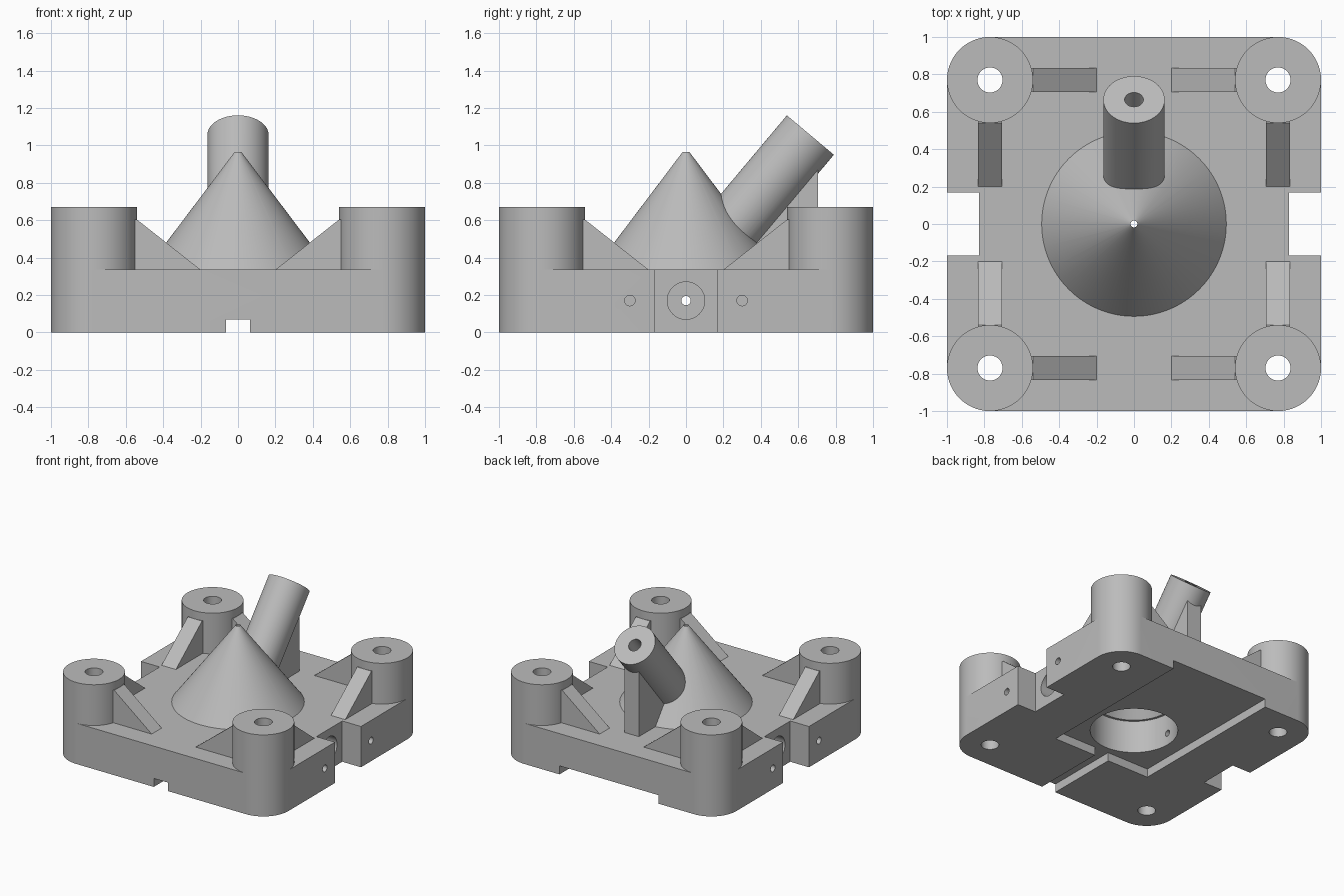
import bpy
import bmesh
from math import cos, sin, pi, radians
from mathutils import Matrix, Vector

old = bpy.data.objects.get("Cube")
if old:
    bpy.data.objects.remove(old)

grey = bpy.data.materials.new("cast_grey")
grey.use_nodes = True
colour = (0.5, 0.5, 0.5, 1)
grey.diffuse_color = colour
grey.node_tree.nodes["Principled BSDF"].inputs["Base Color"].default_value = colour

PLATE_TOP, BOSS_TOP, BOSS_AT, BOSS_R = 0.335, 0.67, 0.77, 0.23
RIB_W, HOLE_Z = 0.13, 0.17
CORNERS = [(sx, sy) for sx in (-1, 1) for sy in (-1, 1)]


def finish(name, bm):
    bmesh.ops.recalc_face_normals(bm, faces=bm.faces)
    mesh = bpy.data.meshes.new(name)
    bm.to_mesh(mesh)
    bm.free()
    mesh.materials.append(grey)
    obj = bpy.data.objects.new(name, mesh)
    bpy.context.collection.objects.link(obj)
    return obj


def prism(name, points, direction):
    """Extrude a flat polygon along a direction."""
    bm = bmesh.new()
    face = bm.faces.new([bm.verts.new(p) for p in points])
    out = bmesh.ops.extrude_face_region(bm, geom=[face])
    moved = [v for v in out["geom"] if isinstance(v, bmesh.types.BMVert)]
    bmesh.ops.translate(bm, verts=moved, vec=direction)
    return finish(name, bm)


def box(name, x0, x1, y0, y1, z0, z1):
    return prism(name, [(x0, y0, z0), (x1, y0, z0), (x1, y1, z0), (x0, y1, z0)],
                 (0, 0, z1 - z0))


def rod(name, start, end, r0, r1=None, segments=96):
    """Cylinder or cone frustum between two points."""
    start, end = Vector(start), Vector(end)
    axis = end - start
    turn = axis.to_track_quat('Z', 'Y').to_matrix().to_4x4()
    bm = bmesh.new()
    bmesh.ops.create_cone(bm, cap_ends=True, segments=segments, radius1=r0,
                          radius2=r0 if r1 is None else r1, depth=axis.length,
                          matrix=Matrix.Translation((start + end) / 2) @ turn)
    return finish(name, bm)


def combine(target, tool, operation):
    mod = target.modifiers.new(tool.name, 'BOOLEAN')
    mod.operation = operation
    mod.solver = 'EXACT'
    mod.object = tool
    with bpy.context.temp_override(object=target, active_object=target):
        bpy.ops.object.modifier_apply(modifier=mod.name)
    bpy.data.objects.remove(tool)


# Plate outline; the round bosses fill its corners
outline = []
for sx, sy in ((1, 1), (-1, 1), (-1, -1), (1, -1)):
    pair = [(sx, sy * BOSS_AT, 0), (sx * BOSS_AT, sy, 0)]
    outline += pair if sx * sy > 0 else pair[::-1]
body = prism("mounting_body", outline, (0, 0, PLATE_TOP))

adds, cuts = [], []

# Corner bosses with bolt holes, each braced by two sloping ribs
slope = [(0.2, PLATE_TOP), (0.54, 0.603), (0.6, 0.603), (0.6, 0.25), (0.2, 0.25)]
for sx, sy in CORNERS:
    x, y = sx * BOSS_AT, sy * BOSS_AT
    adds.append(rod("boss", (x, y, 0), (x, y, BOSS_TOP), BOSS_R))
    adds.append(prism("rib_across", [(sx * a, y - RIB_W / 2, z) for a, z in slope],
                      (0, RIB_W, 0)))
    adds.append(prism("rib_along", [(x - RIB_W / 2, sy * a, z) for a, z in slope],
                      (RIB_W, 0, 0)))
    cuts.append(rod("bolt_hole", (x, y, -0.1), (x, y, 0.8), 0.067, segments=48))

# Central cone, slanted tube and the gusset under the tube
adds.append(rod("cone", (0, 0, 0.3), (0, 0, 0.97), 0.52, 0.014, 128))
tilt = radians(50)
axis = Vector((0, cos(tilt), sin(tilt)))
tube_end = Vector((0, 0.665, 1.055))
adds.append(rod("tube", tube_end - axis * 0.75, tube_end, 0.164))
gusset = [(0.3, 0.25), (0.705, 0.25), (0.705, 0.9), (0.3, 0.42)]
adds.append(prism("gusset", [(-RIB_W / 2, y, z) for y, z in gusset], (RIB_W, 0, 0)))

# Hollow core, outlet at the tip and the tube bore
cuts.append(rod("core_bore", (0, 0, -0.1), (0, 0, 0.34), 0.33))
cuts.append(rod("core_cone", (0, 0, 0.32), (0, 0, 0.77), 0.325, 0.01))
cuts.append(rod("tip_hole", (0, 0, 0.6), (0, 0, 1.1), 0.018, segments=24))
cuts.append(rod("tube_bore", tube_end - axis * 0.9, tube_end + axis * 0.1, 0.05,
                segments=48))

# Side notches with counterbores, cross holes and blind screw holes
for s in (-1, 1):
    cuts.append(box("notch", s * 0.83, s * 1.1, -0.168, 0.168, -0.1, 0.5))
    cuts.append(rod("counterbore", (s * 0.6, 0, HOLE_Z), (s * 0.9, 0, HOLE_Z), 0.1,
                    segments=64))
    cuts.append(rod("cross_hole", (s * 0.2, 0, HOLE_Z), (s * 0.8, 0, HOLE_Z), 0.025,
                    segments=32))
    for y in (-0.3, 0.3):
        cuts.append(rod("screw_hole", (s * 0.75, y, HOLE_Z), (s * 1.1, y, HOLE_Z),
                        0.028, segments=32))

# Underside recess, open at the back, with a narrow channel to the front
cuts.append(box("recess", -0.45, 0.45, -0.38, 1.1, -0.1, 0.07))
cuts.append(box("channel", -0.065, 0.065, -1.1, -0.3, -0.1, 0.07))

for part in adds:
    combine(body, part, 'UNION')
for cutter in cuts:
    combine(body, cutter, 'DIFFERENCE')

# Smooth the round walls and keep the machined edges crisp
bpy.ops.object.select_all(action='DESELECT')
body.select_set(True)
bpy.context.view_layer.objects.active = body
bpy.ops.object.shade_smooth_by_angle(angle=radians(25))
